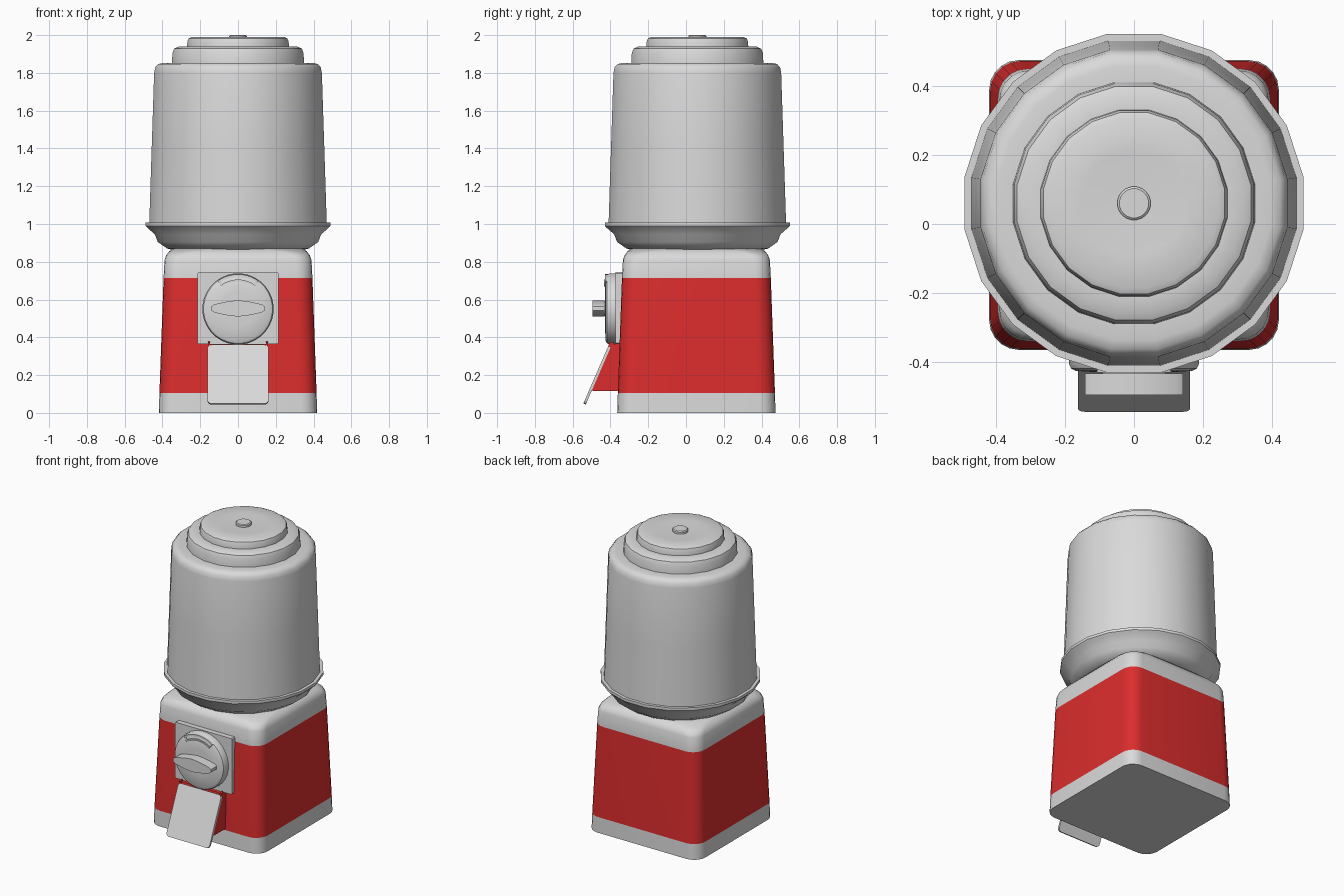
import bpy, bmesh, math
from mathutils import Vector, Matrix

if "Cube" in bpy.data.objects:
    bpy.data.objects.remove(bpy.data.objects["Cube"])

CY = 0.055  # centre of the body in y


def material(name, rgb):
    m = bpy.data.materials.new(name)
    m.diffuse_color = (*rgb, 1)
    m.use_nodes = True
    m.node_tree.nodes["Principled BSDF"].inputs["Base Color"].default_value = m.diffuse_color
    return m


GREY = material("light grey", (0.7, 0.7, 0.7))
RED = material("red", (0.72, 0.026, 0.026))


def finish(name, bm, mats, angle=35):
    bmesh.ops.recalc_face_normals(bm, faces=bm.faces)
    me = bpy.data.meshes.new(name)
    bm.to_mesh(me)
    bm.free()
    ob = bpy.data.objects.new(name, me)
    bpy.context.collection.objects.link(ob)
    for m in mats:
        me.materials.append(m)
    bpy.ops.object.select_all(action='DESELECT')
    ob.select_set(True)
    bpy.context.view_layer.objects.active = ob
    bpy.ops.object.shade_smooth_by_angle(angle=math.radians(angle))
    return ob


def loft(name, rings, mats, colours=None, angle=35):
    """Skin a list of point rings and cap both ends."""
    bm = bmesh.new()
    vs = [[bm.verts.new(p) for p in r] for r in rings]
    n = len(vs[0])
    for k, (a, b) in enumerate(zip(vs, vs[1:])):
        for i in range(n):
            j = (i + 1) % n
            f = bm.faces.new((a[i], a[j], b[j], b[i]))
            f.material_index = colours[k] if colours else 0
    bm.faces.new(vs[0])
    bm.faces.new(vs[-1])
    return finish(name, bm, mats, angle)


def circle(r, z, n=20):
    # r is measured to the flat sides
    R = r / math.cos(math.pi / n)
    a = [2 * math.pi * (i + 0.5) / n for i in range(n)]
    return [Vector((R * math.cos(t), R * math.sin(t), z)) for t in a]


def rounded(hx, hy, r, steps=5):
    """Outline of a rounded rectangle as 2D points."""
    pts = []
    for q, (sx, sy) in enumerate(((1, 1), (-1, 1), (-1, -1), (1, -1))):
        for i in range(steps + 1):
            a = math.pi / 2 * (q + i / steps)
            pts.append((sx * (hx - r) + r * math.cos(a), sy * (hy - r) + r * math.sin(a)))
    return pts


def prism_y(name, pts, y0, y1, mat, angle=35):
    """Extrude an x-z outline along y."""
    return loft(name, [[(x, y, z) for x, z in pts] for y in (y0, y1)], [mat], angle=angle)


# Tapered square body: grey foot, red sides, grey shoulder
body = [(0, .419, .085), (.105, .416, .085), (.715, .394, .085), (.81, .389, .085),
        (.835, .38, .09), (.855, .365, .13), (.872, .345, .30)]
loft("body", [[(x, y + CY, z) for x, y in rounded(h, h, r)] for z, h, r in body],
     [GREY, RED], [0, 1, 0, 0, 0, 0])

# Dish, drum and stepped lid, all turned with twenty sides
shift = Vector((0, 0.06, 0))


def turned(name, profile):
    loft(name, [[p + shift for p in circle(r, z)] for r, z in profile], [GREY])


turned("dish", [(.34, .862), (.375, .87), (.425, .905), (.44, .945), (.48, .98),
                (.49, .99), (.49, 1.008), (.472, 1.008)])
turned("drum", [(.47, 1.0), (.457, 1.4), (.444, 1.80), (.438, 1.83), (.422, 1.847),
                (.395, 1.853), (.34, 1.853)])
turned("lid", [(.35, 1.85), (.347, 1.905), (.338, 1.928), (.315, 1.939), (.27, 1.94),
               (.268, 1.965), (.262, 1.982), (.245, 1.99), (.15, 1.987), (.04, 1.982)])
turned("lid_button", [(.048, 1.975), (.048, 1.995), (.042, 2.0)])

# Coin mechanism plate with its round dial
prism_y("coin_plate", [(x, z + .555) for x, z in rounded(.214, .19, .006, 1)], -.372, -.33, GREY)
dial = [(.188, -.36), (.188, -.405), (.182, -.418), (.168, -.425), (.09, -.43)]
loft("dial", [[(p.x, y, p.y + .55) for p in circle(r, 0, 32)] for r, y in dial], [GREY])

# Raised arched coin slot, made as a frame of two arcs and ends
def arc_band(name, r0, r1, a0, a1, y):
    arc = [math.radians(a0 + (a1 - a0) * i / 10) for i in range(11)]
    pts = [(r1 * math.cos(a), .55 + r1 * math.sin(a)) for a in arc]
    pts += [(r0 * math.cos(a), .55 + r0 * math.sin(a)) for a in reversed(arc)]
    prism_y(name, pts, y, -.40, GREY)


arc_band("slot_outer_arc", .172, .184, 57, 123, -.43)
arc_band("slot_inner_arc", .146, .156, 54, 126, -.434)
for side, a in (("right", 54), ("left", 122)):
    arc_band("slot_end_" + side, .148, .182, a, a + 4, -.43)

# Spindle-shaped turning handle on a short hub
half = [(.142, .010), (.125, .022), (.05, .038), (0, .043)]
tip = half + [(-x, z) for x, z in half[-2::-1]]
outline = tip + [(x, -z) for x, z in reversed(tip)]
prism_y("handle", [(x, z + .553) for x, z in outline], -.495, -.432, GREY, 25)
loft("handle_hub", [[(p.x, y, p.y + .553) for p in circle(.04, 0, 16)] for y in (-.42, -.445)], [GREY])

# Red wedge-shaped chute
wedge = [(-.33, .115), (-.495, .115), (-.498, .13), (-.395, .365), (-.33, .365)]
loft("chute", [[(x, y, z) for y, z in wedge] for x in (-.158, .158)], [RED])
for side, s in (("right", 1), ("left", -1)):
    xs = (s * .148, s * .158)
    ear = [(-.38, .35), (-.41, .35), (-.408, .372), (-.385, .378)]
    loft("hinge_ear_" + side, [[(x, y, z) for y, z in ear] for x in xs], [RED])

# Sloping rounded flap over the chute
top, bottom = Vector((0, -.402, .358)), Vector((0, -.537, .047))
up = (top - bottom).normalized()
out = Vector((0, -up.z, up.y))
mid, hh = (top + bottom) / 2, (top - bottom).length / 2
loft("flap", [[Vector((x, 0, 0)) + mid + up * v + out * d for x, v in rounded(.162, hh, .022)]
              for d in (-.007, .007)], [GREY])
